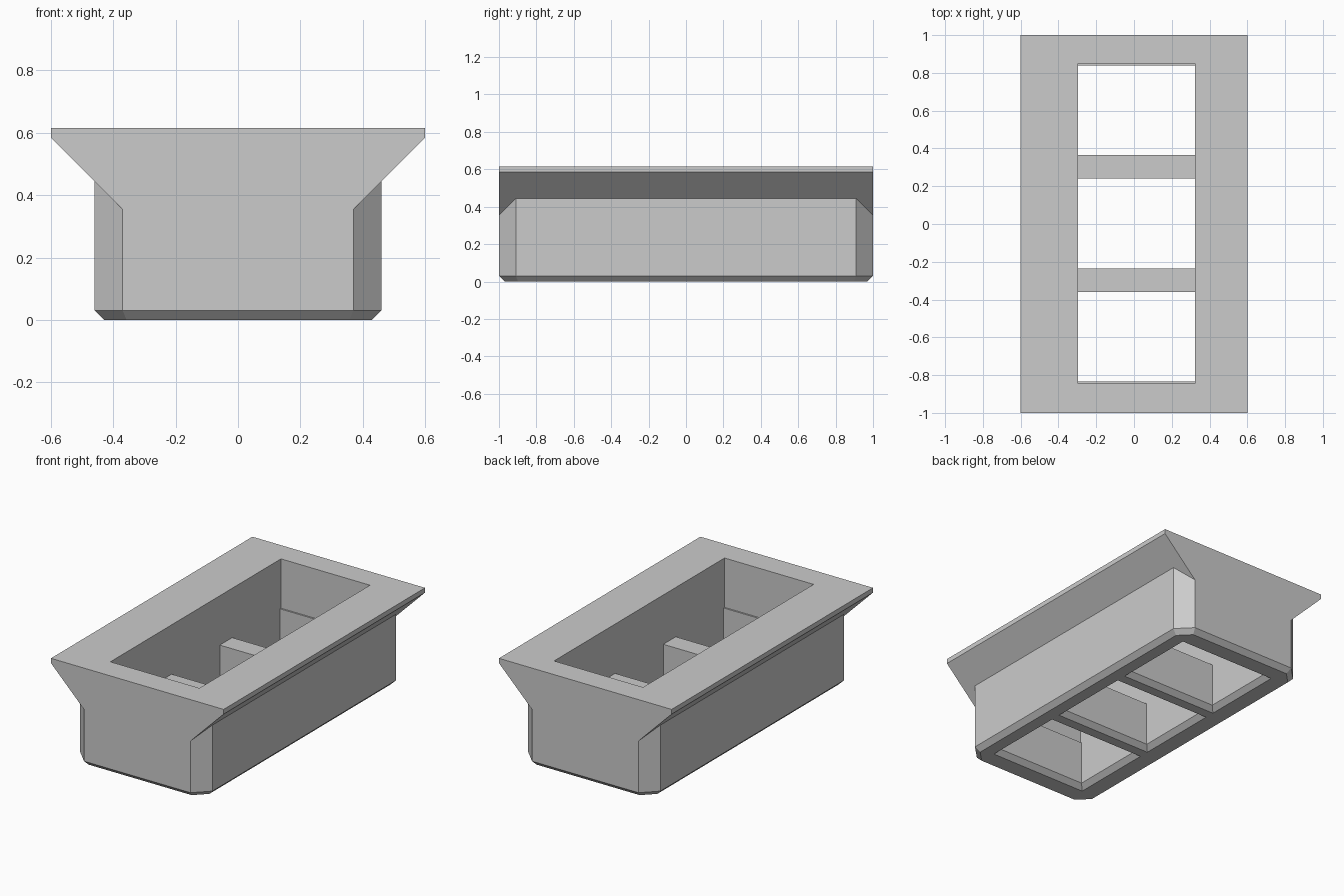
import bpy
import bmesh

cube = bpy.data.objects.get("Cube")
if cube:
    bpy.data.objects.remove(cube, do_unlink=True)

grey = bpy.data.materials.new("plain grey")
grey.use_nodes = True
colour = (0.6, 0.6, 0.6, 1)
grey.diffuse_color = colour
grey.node_tree.nodes["Principled BSDF"].inputs["Base Color"].default_value = colour


def loft(name, rings):
    """Closed solid through rings of equal point count."""
    bm = bmesh.new()
    loops = [[bm.verts.new(p) for p in ring] for ring in rings]
    for low, high in zip(loops, loops[1:]):
        for i in range(len(low)):
            j = (i + 1) % len(low)
            bm.faces.new((low[i], low[j], high[j], high[i]))
    bm.faces.new(loops[0][::-1])
    bm.faces.new(loops[-1])
    bmesh.ops.recalc_face_normals(bm, faces=bm.faces)
    mesh = bpy.data.meshes.new(name)
    bm.to_mesh(mesh)
    bm.free()
    mesh.materials.append(grey)
    obj = bpy.data.objects.new(name, mesh)
    bpy.context.collection.objects.link(obj)
    return obj


def octagon(x, y, cut, z):
    quarter = [(x, y - cut), (x - cut, y)]
    pts = quarter + [(-a, b) for a, b in quarter[::-1]]
    pts += [(-a, -b) for a, b in pts]
    return [(a, b, z) for a, b in pts]


def rect(x0, x1, y0, y1, z, grow=0):
    x0, x1, y0, y1 = x0 - grow, x1 + grow, y0 - grow, y1 + grow
    return [(x0, y0, z), (x1, y0, z), (x1, y1, z), (x0, y1, z)]


def combine(target, tool, operation):
    mod = target.modifiers.new("combine", "BOOLEAN")
    mod.operation = operation
    mod.solver = "EXACT"
    mod.object = tool
    bpy.context.view_layer.objects.active = target
    bpy.ops.object.modifier_apply(modifier=mod.name)
    bpy.data.objects.remove(tool, do_unlink=True)


# Lower body with chamfered corners and bevelled base
body = loft("housing", [octagon(0.43, 0.97, 0.072, 0),
                        octagon(0.46, 1, 0.09, 0.03),
                        octagon(0.46, 1, 0.09, 0.5)])

# Flared rim, a profile running the full length
half = [(0.37, 0.2), (0.37, 0.355), (0.6, 0.585), (0.6, 0.615)]
profile = half + [(-x, z) for x, z in half[::-1]]
rim = loft("rim", [[(x, y, z) for x, z in profile] for y in (-1, 1)])
combine(body, rim, "UNION")

# Upper pocket
left, right = -0.296, 0.323
pocket = loft("pocket_cutter", [rect(left, right, -0.844, 0.849, z) for z in (0.305, 0.8)])
combine(body, pocket, "DIFFERENCE")

# Three openings through the floor, flared at the underside
for y0, y1 in ((-0.834, -0.36), (-0.236, 0.242), (0.365, 0.839)):
    opening = loft("opening_cutter", [rect(left, right, y0, y1, -0.03, 0.06),
                                      rect(left, right, y0, y1, 0.03),
                                      rect(left, right, y0, y1, 0.4)])
    combine(body, opening, "DIFFERENCE")
